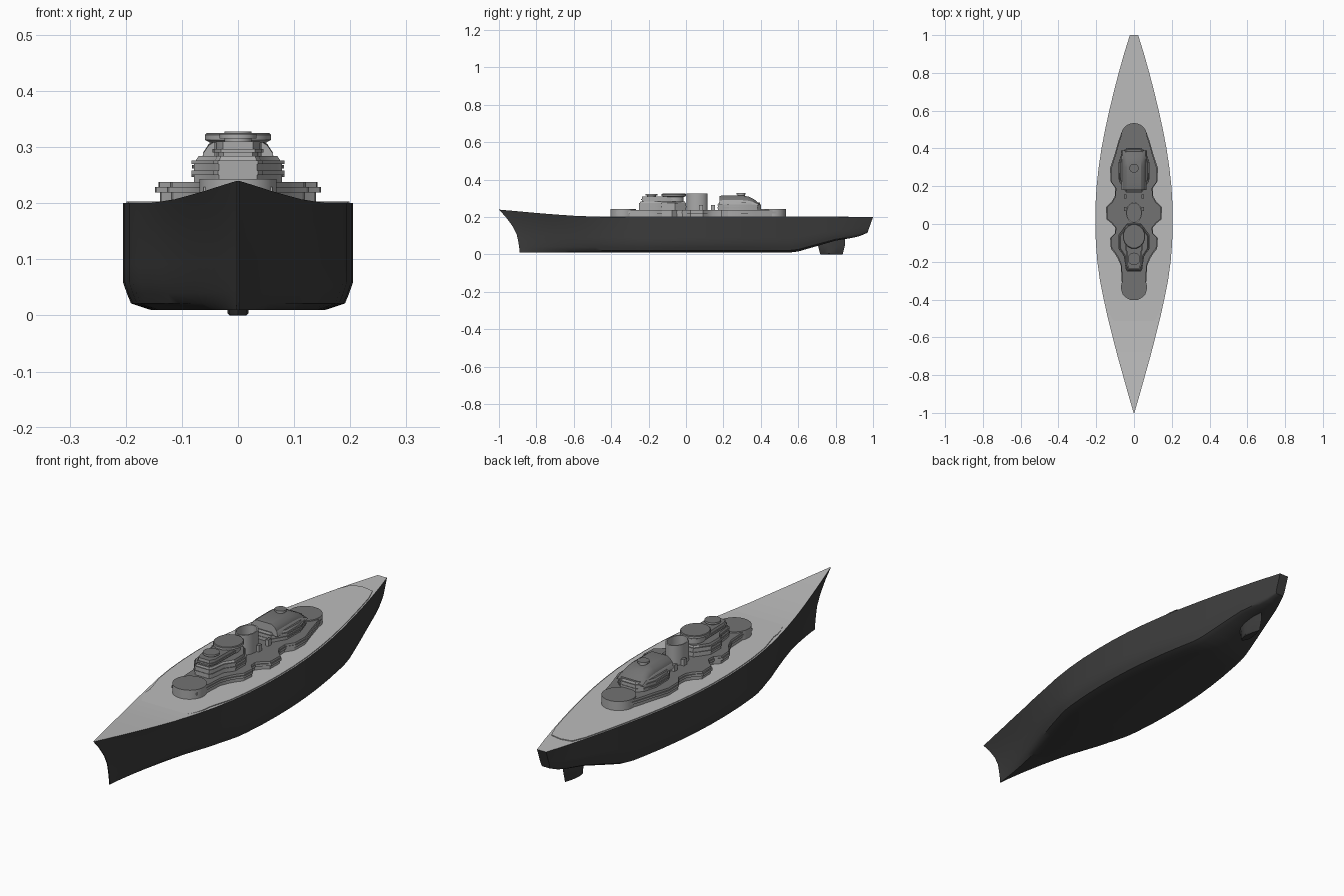
import bpy, bmesh, math

if "Cube" in bpy.data.objects:
    bpy.data.objects.remove(bpy.data.objects["Cube"])


def material(name, v):
    m = bpy.data.materials.new(name)
    m.diffuse_color = (v, v, v, 1)
    m.use_nodes = True
    m.node_tree.nodes["Principled BSDF"].inputs["Base Color"].default_value = m.diffuse_color
    return m


HULL = material("dark_grey", 0.045)
DECK = material("deck_grey", 0.5)
WALL = material("wall_grey", 0.4)
ROOF = material("roof_grey", 0.17)


def finish(name, bm, mats, angle=30):
    bmesh.ops.remove_doubles(bm, verts=bm.verts, dist=1e-5)
    bmesh.ops.recalc_face_normals(bm, faces=bm.faces)
    if len(mats) == 2:
        for f in bm.faces:
            f.material_index = 1 if f.normal.z > 0.5 else 0
    me = bpy.data.meshes.new(name)
    bm.to_mesh(me)
    bm.free()
    for m in mats:
        me.materials.append(m)
    me.polygons.foreach_set("use_smooth", [True] * len(me.polygons))
    me.set_sharp_from_angle(angle=math.radians(angle))
    ob = bpy.data.objects.new(name, me)
    bpy.context.collection.objects.link(ob)
    return ob


def interp(table, t):
    if t <= table[0][0]:
        return table[0][1]
    for (a, u), (b, v) in zip(table, table[1:]):
        if t <= b:
            return u + (v - u) * (t - a) / (b - a)
    return table[-1][1]


def skin(bm, loops, closed=True):
    rings = [[bm.verts.new(p) for p in lp] for lp in loops]
    n = len(rings[0])
    for a, b in zip(rings, rings[1:]):
        for i in range(n if closed else n - 1):
            j = (i + 1) % n
            bm.faces.new((a[i], a[j], b[j], b[i]))
    return rings


def mirrored(half):
    return half + [(-x, y) for x, y in reversed(half) if x > 1e-6]


def stack(name, half, levels, mats=(WALL, ROOF)):
    """Mirrored outline lofted through levels of (z, x scale, y scale)."""
    pts = mirrored(half)
    cy = (min(p[1] for p in pts) + max(p[1] for p in pts)) / 2
    bm = bmesh.new()
    rings = skin(bm, [[(x * sx, cy + (y - cy) * sy, z) for x, y in pts]
                      for z, sx, sy in levels])
    bm.faces.new(rings[0])
    bm.faces.new(rings[-1])
    return finish(name, bm, mats)


def disc(cy, rx, ry=None, n=32):
    ry = ry or rx
    return [(rx * math.sin(math.pi * (i + .5) / (n // 2)),
             cy - ry * math.cos(math.pi * (i + .5) / (n // 2))) for i in range(n // 2)]


# hull lines: deck half width, deck height, keel height, stem and stern rake
WIDTH = [(-1, .002), (-.9, .031), (-.8, .059), (-.7, .087), (-.6, .113), (-.5, .138), (-.4, .16),
         (-.3, .18), (-.2, .194), (-.1, .202), (0, .205), (.1, .204), (.2, .198), (.3, .187),
         (.4, .172), (.5, .153), (.6, .131), (.7, .107), (.8, .081), (.9, .053), (1, .022)]
SHEER = [(-1, .24), (-.9, .231), (-.8, .222), (-.7, .214), (-.6, .207), (-.5, .203), (-.4, .2)]
KEEL = [(.55, .01), (.6, .016), (.7, .045), (.8, .074), (.9, .088), (.95, .098), (1, .116)]
ROWS = [1, .82, .6, .42, .26, .15, .06, 0]
STEM = [-1, -.962, -.925, -.905, -.897, -.893, -.89, -.89]
MID = [1, 1, 1, 1, 1, .965, .93, .76]
BOW = [1, .86, .74, .66, .58, .5, .42, .3]
stations = [-1, -.97, -.94] + [-.9 + .05 * i for i in range(39)]


def section(s):
    zd, zk, w = interp(SHEER, s), interp(KEEL, s), interp(WIDTH, s)
    t = max(0, min(1, (-s - .25) / .75))
    pts = []
    for f, stem, m, b in zip(ROWS, STEM, MID, BOW):
        y = s
        if s < -.4:
            y = -.4 + (s + .4) * (-.4 - stem) / .6
        elif s > .8:
            y = s - .03 * (1 - f) * (s - .8) / .2
        pts.append((max(.002, w * (m + (b - m) * t)), y, zk + (zd - zk) * f))
    return pts


# hull shell
bm = bmesh.new()
loops = []
for s in stations:
    p = section(s)
    loops.append(p + [(-x, y, z) for x, y, z in reversed(p)])
rings = skin(bm, loops, closed=False)
bm.faces.new(rings[0])
bm.faces.new(rings[-1])
finish("hull", bm, [HULL], 40)

# weather deck
bm = bmesh.new()
skin(bm, [[(-p[0][0], p[0][1], p[0][2]), p[0], ] for p in map(section, stations)], closed=False)
deck = finish("deck", bm, [DECK])
if deck.data.polygons[0].normal.z < 0:
    deck.data.flip_normals()

# thin raised main deck with rounded forward edge
edge = [(.145 * math.sin(a * math.pi / 16), -.4 - .17 * math.cos(a * math.pi / 16)) for a in range(9)]
edge += [(interp(WIDTH, y) - .006, y) for y in [-.3 + .1 * i for i in range(12)]] + [(.05, .86), (0, .87)]
stack("main_deck_plate", edge, [(.195, 1, 1), (.2035, 1, 1)], (DECK,))

# rudder
stack("rudder", [(0, .705), (.016, .73), (.019, .76), (.012, .81), (0, .85)],
      [(0, .8, .8), (.004, 1, .84), (.05, 1, 1), (.085, 1, 1)], (HULL,))

# lower platform with sponsons and moulded rim
plat = [(.06, -.37), (.068, -.22), (.085, -.18), (.1, -.155), (.12, -.13), (.124, -.075), (.1, -.05),
        (.097, -.02), (.118, .005), (.143, .025), (.145, .09), (.118, .115), (.1, .145),
        (.098, .19), (.122, .225), (.124, .295), (.1, .37), (.08, .44), (.062, .49)]
stack("platform", plat, [(.198, .96, .99), (.219, .96, .99), (.219, 1.02, 1.005), (.229, 1.02, 1.005),
                         (.229, .98, .99), (.238, .98, .99)])

# round drums at both ends
stack("fore_drum", disc(-.335, .069), [(.198, 1, 1), (.243, 1, 1)])
stack("aft_drum", disc(.465, .069), [(.198, 1, 1), (.243, 1, 1)])

# bridge tiers
bridge = [(.034, -.25), (.042, -.235), (.05, -.17), (.078, -.13), (.078, -.06), (.05, -.02), (.035, .0)]
stack("bridge_base", bridge, [(.236, 1, 1), (.25, 1, 1), (.25, 1.06, 1.02), (.258, 1.06, 1.02),
                              (.258, 1, 1), (.27, 1, 1), (.27, 1.06, 1), (.276, 1.06, 1),
                              (.276, .97, .97), (.284, .9, .95)])
stack("bridge_upper", [(.03, -.24), (.042, -.215), (.045, -.08), (.03, -.05)],
      [(.28, .85, .95), (.29, .85, .95), (.29, 1, 1), (.297, 1, 1), (.297, .88, .95), (.31, .88, .95)])
stack("fore_director", disc(-.185, .03), [(.305, .8, .8), (.315, .8, .8), (.315, 1.1, 1.1), (.323, 1.1, 1.1)])

# control tower with wide octagonal top
stack("tower", disc(-.06, .042, .048), [(.28, 1, 1), (.313, 1, 1)])
stack("tower_top", disc(-.065, .06, .066, 16), [(.308, .85, .85), (.313, 1, 1), (.322, 1, 1), (.325, .95, .95)])

# open funnel shell
bm = bmesh.new()
n = 32
skin(bm, [[(.042 * k * math.cos(2 * math.pi * i / n), .06 + .056 * k * math.sin(2 * math.pi * i / n), z)
           for i in range(n)] for k, z in [(1, .236), (1, .325), (.88, .325), (.88, .24)]])
finish("funnel", bm, [WALL])

# aft house: tiered base, rounded upper block, cap
aft = [(.04, .17), (.055, .195), (.076, .23), (.078, .32), (.06, .38), (.035, .4)]
stack("aft_base", aft, [(.236, 1, 1), (.247, 1, 1), (.247, 1.06, 1.02), (.253, 1.06, 1.02),
                        (.253, 1, 1), (.262, 1, 1), (.262, 1.05, 1.01), (.268, 1.05, 1.01),
                        (.268, .96, .97), (.278, .93, .95)])
bm = bmesh.new()
prof = [(.18, .313), (.2, .316), (.3, .316), (.335, .309), (.365, .295), (.39, .272)]
rings = skin(bm, [[(-.066, y, .265), (-.062, y, .265 + (z - .265) * .5), (-.052, y, .265 + (z - .265) * .8),
                   (-.036, y, z), (.036, y, z), (.052, y, .265 + (z - .265) * .8),
                   (.062, y, .265 + (z - .265) * .5), (.066, y, .265)] for y, z in prof])
bm.faces.new(rings[0])
bm.faces.new(rings[-1])
finish("aft_upper", bm, [WALL, ROOF])
stack("aft_cap", disc(.295, .02), [(.31, 1, 1), (.32, 1, 1), (.32, 1.2, 1.2), (.328, 1.2, 1.2)])

# small deck posts beside the funnel
for side in (-1, 1):
    for y in (.08, .145):
        bm = bmesh.new()
        bmesh.ops.create_cube(bm, size=1)
        for v in bm.verts:
            v.co = (v.co.x * .014 + side * .046, v.co.y * .022 + y, v.co.z * .03 + .25)
        finish("deck_post", bm, [WALL, ROOF])
